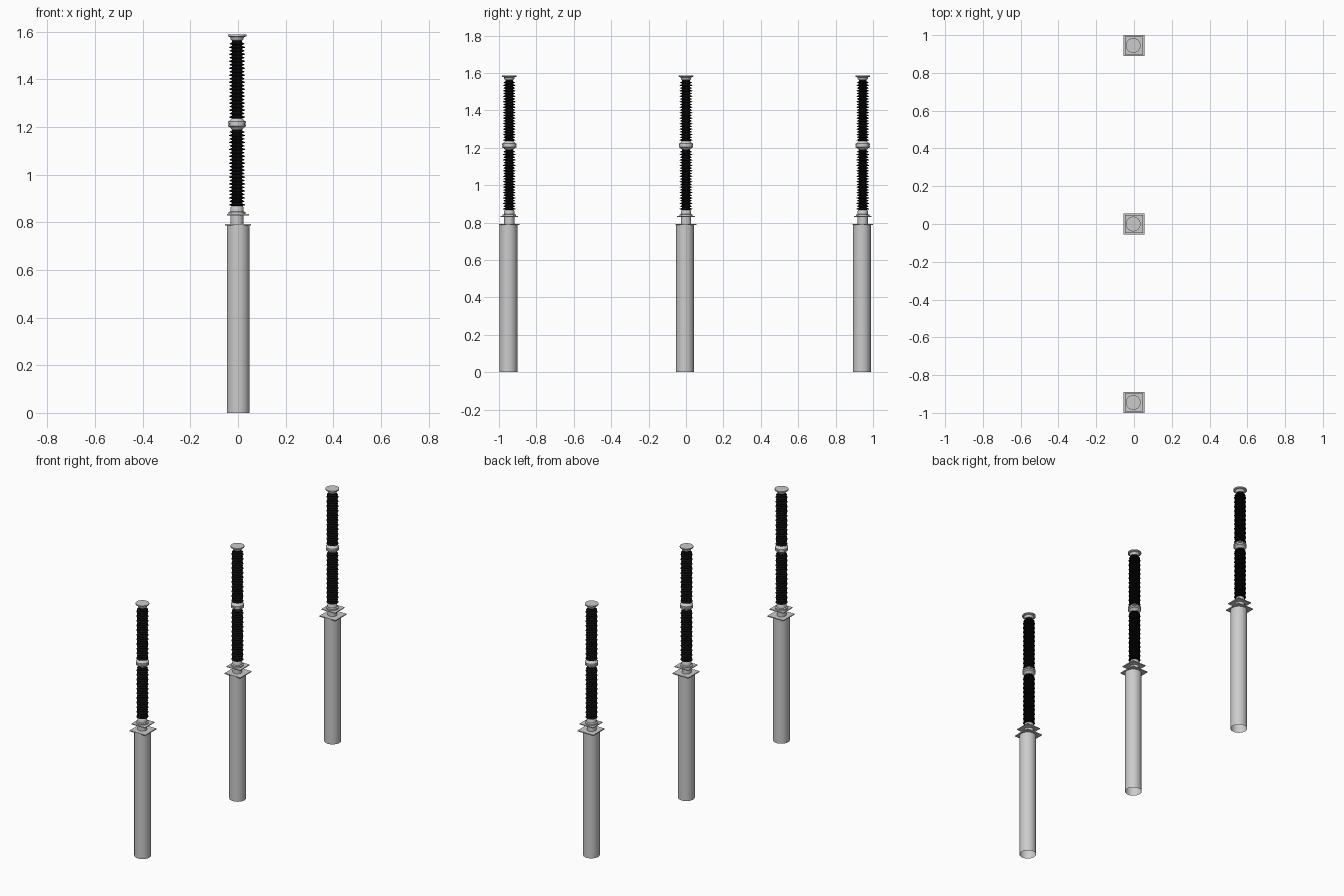
import bpy, bmesh, math
from mathutils import Matrix

if "Cube" in bpy.data.objects:
    bpy.data.objects.remove(bpy.data.objects["Cube"])

SEG = 32
AX, PX, PY = -0.004, 0.001, -0.005      # insulator axis and pole offsets
STATIONS = (-0.945, 0.0, 0.945)

black = bpy.data.materials.new("black_rubber")
black.diffuse_color = (0.004, 0.004, 0.004, 1)
black.use_nodes = True
black.node_tree.nodes["Principled BSDF"].inputs["Base Color"].default_value = black.diffuse_color


def place(name, mesh, x=0.0, y=0.0, mat=None, smooth=True):
    """Put one copy of the mesh at each of the three stations."""
    if mat:
        mesh.materials.append(mat)
    for i, sy in enumerate(STATIONS):
        ob = bpy.data.objects.new(f"{name}_{i + 1}", mesh)
        ob.location = (x, y + sy, 0)
        bpy.context.collection.objects.link(ob)
        if smooth and i == 0:
            bpy.ops.object.select_all(action='DESELECT')
            ob.select_set(True)
            bpy.context.view_layer.objects.active = ob
    if smooth:
        mesh.shade_smooth()
        mesh.set_sharp_from_angle(angle=math.radians(30))


def lathe(name, profile, caps=True):
    """Revolve an (r, z) profile, listed from bottom to top, around z."""
    bm = bmesh.new()
    rings = [[bm.verts.new((r * math.cos(2 * math.pi * k / SEG),
                            r * math.sin(2 * math.pi * k / SEG), z))
              for k in range(SEG)] for r, z in profile]
    for a, b in zip(rings, rings[1:]):
        for k in range(SEG):
            n = (k + 1) % SEG
            bm.faces.new((a[k], a[n], b[n], b[k]))
    if caps:
        bm.faces.new(rings[0][::-1])
        bm.faces.new(rings[-1])
    mesh = bpy.data.meshes.new(name)
    bm.to_mesh(mesh)
    bm.free()
    return mesh


def plate(name, half, z0, z1):
    bm = bmesh.new()
    bmesh.ops.create_cube(bm, size=1, matrix=Matrix.Translation((0, 0, (z0 + z1) / 2))
                          @ Matrix.Diagonal((2 * half, 2 * half, z1 - z0, 1)))
    mesh = bpy.data.meshes.new(name)
    bm.to_mesh(mesh)
    bm.free()
    return mesh


def sheds(name, z0, z1, count=22, core=0.021, rim=0.034):
    """Stack of thin insulator discs on a core."""
    p = (z1 - z0 - 0.016) / count
    prof = [(core, z0)]
    for i in range(count):
        z = z0 + 0.004 + i * p
        r = rim if i % 2 == 0 else rim - 0.003
        prof += [(core, z), (r, z + 0.25 * p), (r, z + 0.4 * p), (core, z + 0.8 * p)]
    return lathe(name, prof + [(core, z1)])


# hollow support pole, open underneath
place("support_pole", lathe("support_pole", [(0.048, 0), (0.048, 0.787)], caps=False), PX, PY)

# square mounting plates
place("pole_plate", plate("pole_plate", 0.055, 0.786, 0.792), smooth=False)
place("base_plate", plate("base_plate", 0.047, 0.829, 0.834), smooth=False)

# pedestal between the plates and lower flange
place("pedestal", lathe("pedestal", [(0.027, 0.79), (0.027, 0.831)]), AX)
place("lower_flange", lathe("lower_flange", [
    (0.036, 0.833), (0.036, 0.842), (0.028, 0.845), (0.027, 0.862), (0.024, 0.867)]), AX)

# ribbed insulators
place("lower_insulator", sheds("lower_insulator", 0.864, 1.2), AX, mat=black)
place("upper_insulator", sheds("upper_insulator", 1.232, 1.57), AX, mat=black)

# middle joint
place("middle_joint", lathe("middle_joint", [
    (0.024, 1.19), (0.028, 1.197), (0.038, 1.203), (0.038, 1.211), (0.034, 1.211),
    (0.034, 1.214), (0.038, 1.214), (0.038, 1.222), (0.028, 1.228), (0.024, 1.235)]), AX)

# top terminal disc
place("top_cap", lathe("top_cap", [
    (0.023, 1.563), (0.027, 1.568), (0.029, 1.577), (0.039, 1.58), (0.039, 1.587)]), AX)
